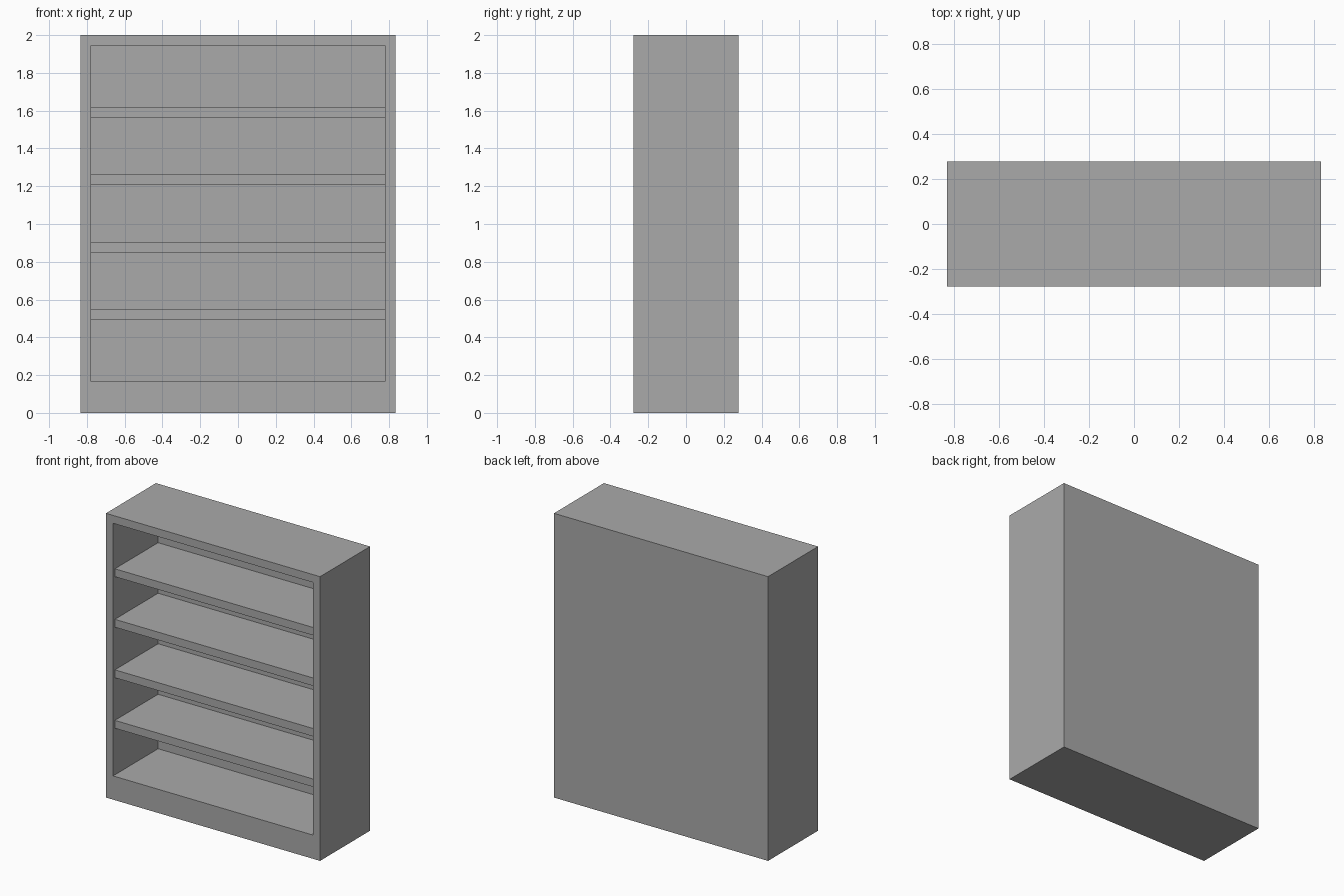
import bpy
import bmesh

WIDTH, DEPTH, HEIGHT = 1.667, 0.556, 2.0
BOARD = 0.0556       # board thickness
PLINTH = 0.167       # height of the solid base
SETBACK = 0.02       # shelves sit slightly behind the front frame
SHELVES = 4

cube = bpy.data.objects.get("Cube")
if cube:
    bpy.data.objects.remove(cube, do_unlink=True)

grey = bpy.data.materials.new("plain_grey")
grey.use_nodes = True
colour = (0.4, 0.4, 0.4, 1)
grey.diffuse_color = colour
grey.node_tree.nodes["Principled BSDF"].inputs["Base Color"].default_value = colour


def box(bm, size, centre):
    verts = bmesh.ops.create_cube(bm, size=1)["verts"]
    bmesh.ops.scale(bm, vec=size, verts=verts)
    bmesh.ops.translate(bm, vec=centre, verts=verts)


def finish(bm, name):
    bmesh.ops.recalc_face_normals(bm, faces=bm.faces)
    mesh = bpy.data.meshes.new(name)
    bm.to_mesh(mesh)
    bm.free()
    mesh.materials.append(grey)
    obj = bpy.data.objects.new(name, mesh)
    bpy.context.collection.objects.link(obj)
    return obj


# Cabinet: a block whose front is inset and pushed back to form the recess
bm = bmesh.new()
box(bm, (WIDTH, DEPTH, HEIGHT), (0, 0, HEIGHT / 2))
front = min(bm.faces, key=lambda f: f.calc_center_median().y)
bmesh.ops.inset_region(bm, faces=[front], thickness=BOARD, use_even_offset=True)
for v in front.verts:
    if v.co.z < HEIGHT / 2:
        v.co.z = PLINTH
recess = bmesh.ops.extrude_discrete_faces(bm, faces=[front])["faces"][0]
bmesh.ops.translate(bm, vec=(0, DEPTH - BOARD, 0), verts=recess.verts)
finish(bm, "cabinet")

# Shelves, evenly spaced through the opening
spacing = (HEIGHT - BOARD - PLINTH) / (SHELVES + 1)
shelf_depth = DEPTH - BOARD - SETBACK
for i in range(1, SHELVES + 1):
    bm = bmesh.new()
    box(bm, (WIDTH - 2 * BOARD, shelf_depth, BOARD),
        (0, (SETBACK - BOARD) / 2, PLINTH + i * spacing))
    finish(bm, f"shelf_{i}")
